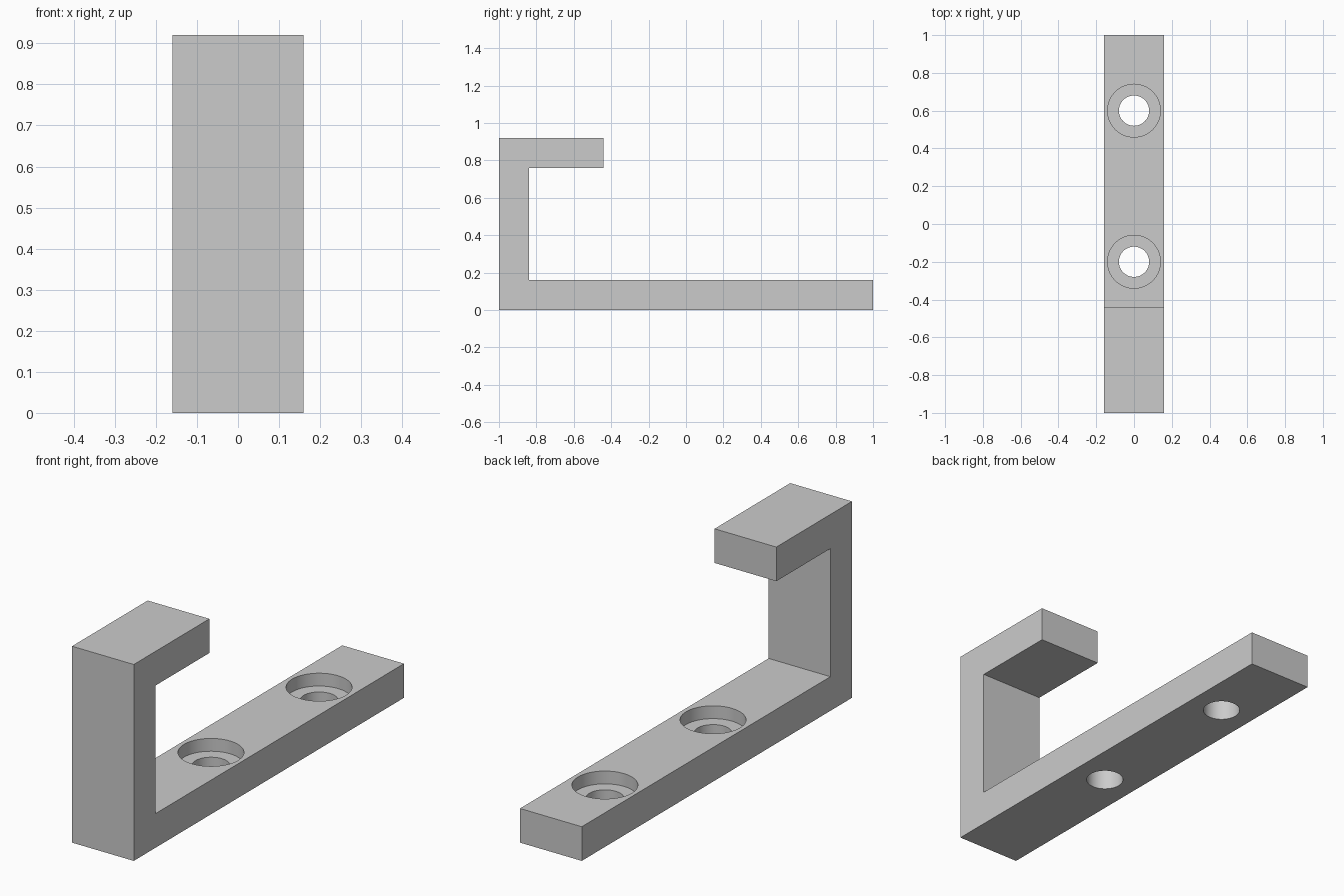
import bpy
import bmesh

cube = bpy.data.objects.get("Cube")
if cube:
    bpy.data.objects.remove(cube, do_unlink=True)

grey = bpy.data.materials.new("light_grey")
grey.use_nodes = True
colour = (0.6, 0.6, 0.6, 1)
grey.diffuse_color = colour
grey.node_tree.nodes["Principled BSDF"].inputs["Base Color"].default_value = colour

WIDTH, THICK, HEIGHT = 0.32, 0.16, 0.92
SINK = 0.06  # depth of the screw head recess


def link(name, bm):
    bmesh.ops.recalc_face_normals(bm, faces=bm.faces)
    mesh = bpy.data.meshes.new(name)
    bm.to_mesh(mesh)
    bm.free()
    mesh.materials.append(grey)
    obj = bpy.data.objects.new(name, mesh)
    bpy.context.collection.objects.link(obj)
    return obj


# Hooked side profile, extruded across the width
profile = [(-1, 0), (1, 0), (1, THICK), (THICK - 1, THICK),
           (THICK - 1, HEIGHT - THICK), (-0.44, HEIGHT - THICK),
           (-0.44, HEIGHT), (-1, HEIGHT)]
bm = bmesh.new()
side = bm.faces.new([bm.verts.new((-WIDTH / 2, y, z)) for y, z in profile])
ext = bmesh.ops.extrude_face_region(bm, geom=[side])
moved = [v for v in ext["geom"] if isinstance(v, bmesh.types.BMVert)]
bmesh.ops.translate(bm, verts=moved, vec=(WIDTH, 0, 0))
bracket = link("hook_bracket", bm)


# Counterbored screw holes, each cut by a revolved stepped pin
def pin(name, y):
    steps = [(0.08, -0.1), (0.08, THICK - SINK),
             (0.14, THICK - SINK), (0.14, THICK + 0.1)]
    bm = bmesh.new()
    rings = []
    for radius, z in steps:
        ring = bmesh.ops.create_circle(bm, segments=64, radius=radius)["verts"]
        bmesh.ops.translate(bm, verts=ring, vec=(0, y, z))
        rings.append(ring)
    for low, high in zip(rings, rings[1:]):
        for i in range(len(low)):
            bm.faces.new((low[i - 1], low[i], high[i], high[i - 1]))
    bm.faces.new(rings[0])
    bm.faces.new(rings[-1])
    cutter = link(name, bm)
    cutter.hide_render = True
    return cutter


bpy.context.view_layer.objects.active = bracket
bracket.select_set(True)
for name, y in (("front_hole_cutter", -0.2), ("back_hole_cutter", 0.6)):
    cutter = pin(name, y)
    cut = bracket.modifiers.new(name, "BOOLEAN")
    cut.operation = "DIFFERENCE"
    cut.solver = "EXACT"
    cut.object = cutter
    bpy.ops.object.modifier_apply(modifier=cut.name)
    bpy.data.objects.remove(cutter, do_unlink=True)

bpy.ops.object.shade_smooth_by_angle()
